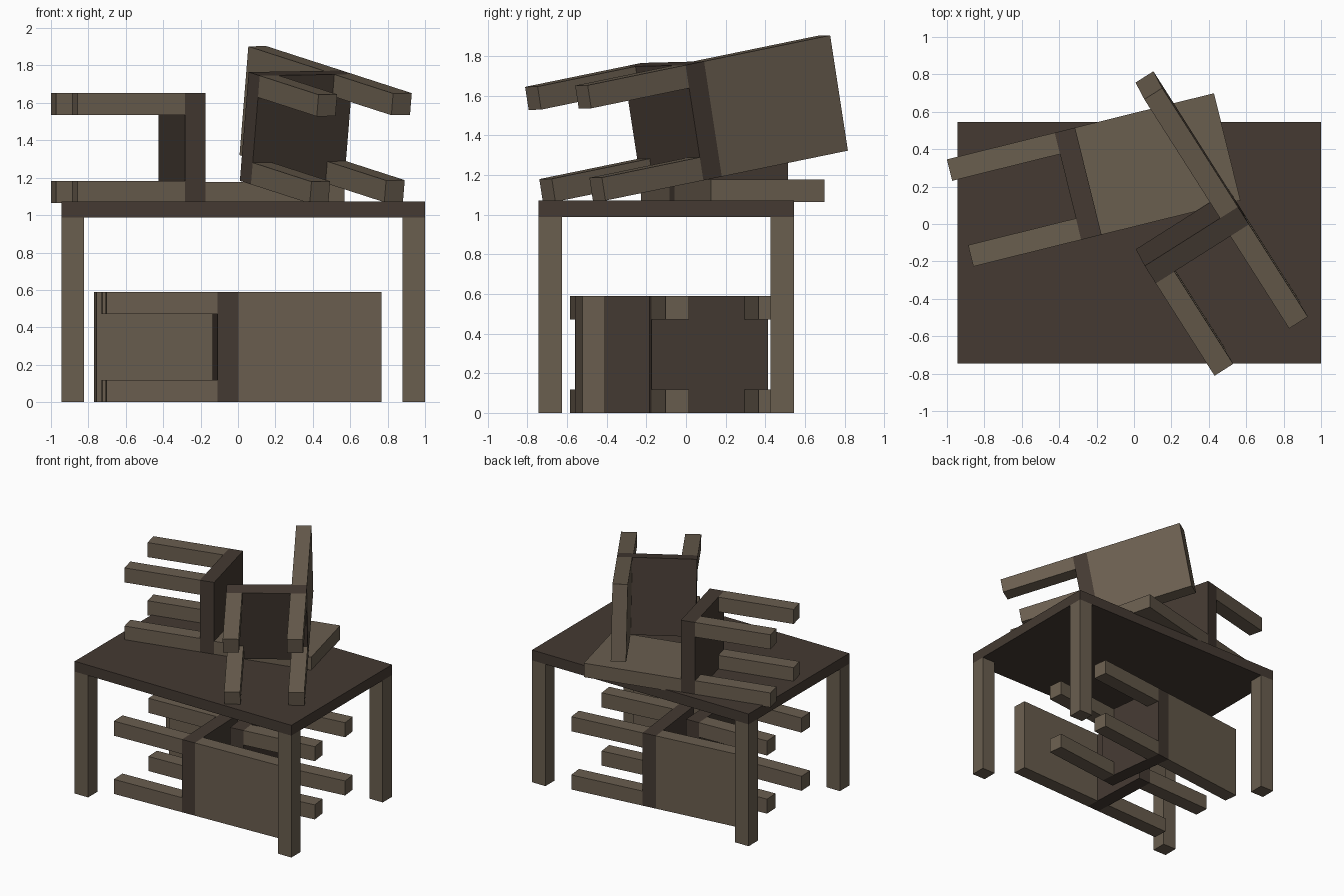
import bpy
from math import sin, cos, radians
from mathutils import Matrix, Vector

cube = bpy.data.objects.get("Cube")
if cube:
    bpy.data.objects.remove(cube, do_unlink=True)


def material(name, rgb):
    m = bpy.data.materials.new(name)
    m.use_nodes = True
    m.diffuse_color = (*rgb, 1)
    m.node_tree.nodes["Principled BSDF"].inputs["Base Color"].default_value = (*rgb, 1)
    return m


light_wood = material("light wood", (0.144, 0.112, 0.078))
dark_wood = material("dark wood", (0.058, 0.042, 0.032))


def box(name, low, high, mat, frame=Matrix()):
    """Box between two corners, placed in the given frame."""
    low, high = Vector(low), Vector(high)
    bpy.ops.mesh.primitive_cube_add(size=1)
    ob = bpy.context.object
    ob.name = name
    ob.data.name = name
    ob.data.transform(Matrix.Translation((low + high) / 2) @ Matrix.Diagonal((*(high - low), 1)))
    ob.matrix_world = frame
    ob.data.materials.append(mat)
    return ob


# Table
X0, X1, Y0, Y1 = -0.943, 1.0, -0.745, 0.545
TABLE_LEG, UNDER, TOP = 0.12, 0.988, 1.072
box("table_top", (X0, Y0, UNDER), (X1, Y1, TOP), dark_wood)
for side, x in (("right", X0), ("left", X1 - TABLE_LEG)):
    for end, y in (("front", Y0), ("back", Y1 - TABLE_LEG)):
        box(f"table_leg_{end}_{side}", (x, y, 0), (x + TABLE_LEG, y + TABLE_LEG, UNDER), light_wood)

# Chair: origin at the centre of the seat underside, backrest towards +y
HALF, SEAT, LEG, LEG_LEN, BACK, BACK_LEN = 0.295, 0.112, 0.118, 0.594, 0.113, 0.765


def chair(name, centre, up, back):
    up = Vector(up).normalized()
    back = Vector(back)
    back = (back - up * back.dot(up)).normalized()
    frame = Matrix((back.cross(up), back, up)).transposed().to_4x4()
    frame.translation = centre
    box(name + "_seat", (-HALF, -HALF, 0), (HALF, HALF, SEAT), dark_wood, frame)
    box(name + "_backrest", (-HALF, HALF - BACK, SEAT), (HALF, HALF, SEAT + BACK_LEN), light_wood, frame)
    off = HALF - LEG / 2
    for i, (sx, sy) in enumerate(((-1, -1), (1, -1), (-1, 1), (1, 1))):
        mid = Vector((sx * off, sy * off, 0))
        box(f"{name}_leg_{i + 1}", mid - Vector((LEG / 2, LEG / 2, LEG_LEN)),
            mid + Vector((LEG / 2, LEG / 2, 0)), light_wood, frame)


# Two chairs lying on their sides under the table
a = radians(2.5)
chair("under_front_chair", (-0.123, -0.265, HALF), (cos(a), sin(a), 0), (sin(a), -cos(a), 0))
a = radians(6.8)
chair("under_back_chair", (0.136, 0.12, HALF), (-cos(a), -sin(a), 0), (-sin(a), cos(a), 0))

# One chair lying on its backrest on the table, one tipped against it
a = radians(13.9)
chair("upper_flat_chair", (-0.353, 0.202, 1.359), (cos(a), sin(a), 0), (0, 0, -1))
chair("upper_tipped_chair", (0.342, -0.115, 1.459), (-0.529, 0.831, 0.171), (0.844, 0.535, 0.014))
